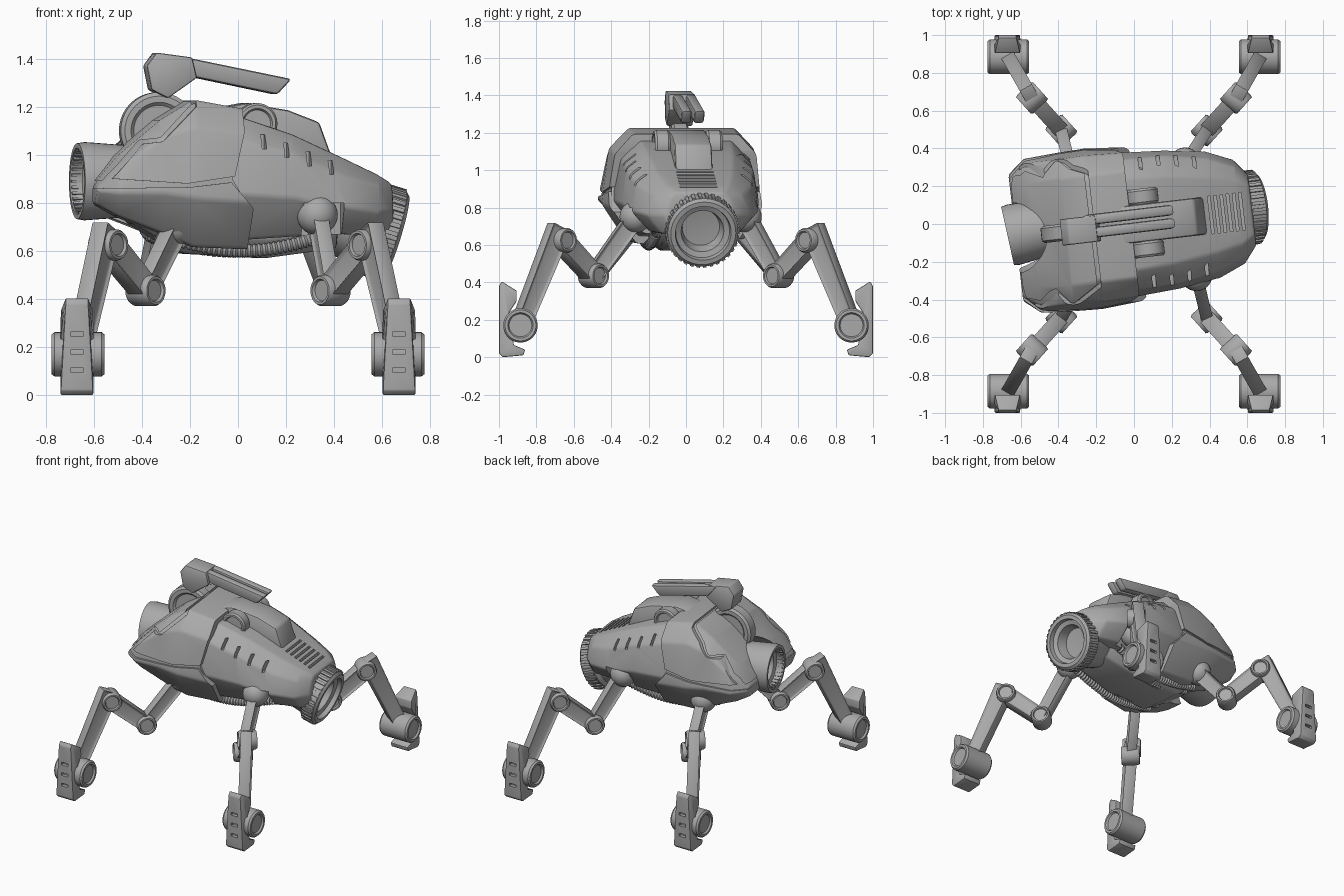
import bpy, bmesh, math
from mathutils import Matrix, Vector

if "Cube" in bpy.data.objects:
    bpy.data.objects.remove(bpy.data.objects["Cube"], do_unlink=True)
grey = bpy.data.materials.new("armour_grey")
grey.use_nodes = True
grey.diffuse_color = (0.4, 0.4, 0.4, 1)
grey.node_tree.nodes["Principled BSDF"].inputs["Base Color"].default_value = (0.4, 0.4, 0.4, 1)
BODY = Matrix.Rotation(math.radians(6.7), 4, 'Z')   # the hull is turned a little
WORLD = Matrix.Identity(4)
move = Matrix.Translation
parts, cutters = [], []

def add_object(name, data, cutter=False):
    data.materials.append(grey)
    obj = bpy.data.objects.new(name, data)
    bpy.context.collection.objects.link(obj)
    (cutters if cutter else parts).append(obj)
    obj.hide_render = cutter
    return obj

def finish(bm, name, frame=BODY, bevel=0, cutter=False):
    bmesh.ops.transform(bm, matrix=frame, verts=bm.verts)
    bmesh.ops.recalc_face_normals(bm, faces=bm.faces)
    mesh = bpy.data.meshes.new(name)
    bm.to_mesh(mesh)
    bm.free()
    obj = add_object(name, mesh, cutter)
    if bevel:
        mod = obj.modifiers.new("bevel", 'BEVEL')
        mod.width, mod.segments, mod.angle_limit = bevel, 2, math.radians(25)
    return obj

def carve(obj, *steps):
    for tool, operation in steps:
        mod = obj.modifiers.new("carve", 'BOOLEAN')
        mod.object, mod.operation, mod.solver = tool, operation, 'EXACT'

def loft(name, rows, grow=0):
    bm = bmesh.new()
    rings = []
    for x, *half in rows:
        pts = [(half[i] + grow, half[i + 1] + grow * k) for i, k in zip((0, 2, 4, 6), (1, 0.6, 0, -1))]
        pts += [(-y, z) for y, z in reversed(pts)]
        rings.append([bm.verts.new((x, y, z)) for y, z in pts])
    for a, b in zip(rings, rings[1:]):
        for i in range(8):
            bm.faces.new((a[i - 1], a[i], b[i], b[i - 1]))
    bm.faces.new(rings[0])
    bm.faces.new(rings[-1])
    return finish(bm, name, bevel=0.014)

def prism(name, outline, lo, hi, frame=BODY, bevel=0, cutter=False):
    bm = bmesh.new()
    face = bm.faces.new([bm.verts.new((x, lo, z)) for x, z in outline])
    out = bmesh.ops.extrude_face_region(bm, geom=[face])
    moved = [v for v in out["geom"] if isinstance(v, bmesh.types.BMVert)]
    bmesh.ops.translate(bm, verts=moved, vec=(0, hi - lo, 0))
    return finish(bm, name, frame, bevel, cutter)

def aim(origin, axis):
    return move(origin) @ Vector(axis).to_track_quat('Z', 'Y').to_matrix().to_4x4()

def lathe(name, profile, origin, axis, frame=BODY, cutter=False):
    bm = bmesh.new()
    verts = [bm.verts.new((r, 0, t)) for t, r in profile]
    edges = [bm.edges.new(pair) for pair in zip(verts, verts[1:])]
    bmesh.ops.spin(bm, geom=verts + edges, cent=(0, 0, 0), axis=(0, 0, 1), angle=math.tau, steps=40)
    bmesh.ops.remove_doubles(bm, verts=bm.verts, dist=0.0005)
    return finish(bm, name, frame @ aim(origin, axis), cutter=cutter)

def hub(name, origin, axis, r, half, frame=WORLD):
    # round joint with dished ends
    rim = half - 0.012
    side = [(rim, 0), (rim, r * 0.66), (half, r * 0.74), (half, r * 0.9), (rim, r)]
    lathe(name, [(-t, q) for t, q in side] + side[::-1], origin, axis, frame)

def boxes(name, items, frame=BODY, cutter=False):
    bm = bmesh.new()
    for place, size in items:
        bmesh.ops.create_cube(bm, size=1, matrix=place @ Matrix.Diagonal((*size, 1)))
    return finish(bm, name, frame, cutter=cutter)

def teeth(name, count, spot, size, frame):
    boxes(name, [(Matrix.Rotation(math.tau * i / count, 4, 'Z') @ move(spot), size) for i in range(count)], frame)

def beam(name, a, b, start, end, thick):
    # tapered leg link with sunken side panels
    along = (b - a).normalized()
    normal = along.cross(Vector((0, 0, 1))).normalized()
    depth = along.cross(normal)
    bm = bmesh.new()
    ends = [[bm.verts.new(p + normal * thick * i + depth * w * j)
             for i, j in ((1, 1), (1, -1), (-1, -1), (-1, 1))] for p, w in ((a, start), (b, end))]
    sides = [bm.faces.new((ends[0][i], ends[0][i - 1], ends[1][i - 1], ends[1][i])) for i in range(4)]
    for ring in ends:
        bm.faces.new(ring)
    bmesh.ops.recalc_face_normals(bm, faces=bm.faces)
    panels = [f for f in sides if abs((f.calc_center_median() - a).dot(normal)) > thick * .5]
    bmesh.ops.inset_individual(bm, faces=panels, thickness=.018, depth=-.014)
    finish(bm, name, WORLD, bevel=.006)

# Hull sections: station, then width and height of roof, shoulder, flank and sill
HEAD = [(-.63, .24, .87, .3, .865, .33, .85, .27, .81),
        (-.54, .26, .98, .37, .94, .40, .84, .29, .76),
        (-.36, .27, 1.13, .37, 1.07, .41, .84, .30, .69),
        (-.22, .27, 1.215, .375, 1.11, .415, .82, .28, .63),
        (.03, .27, 1.17, .365, 1.07, .395, .8, .25, .62)]
REAR = [(-.1, .25, 1.185, .35, 1.08, .39, .84, .26, .64),
        (.2, .23, 1.085, .34, 1, .37, .82, .26, .66),
        (.42, .2, .985, .3, .91, .34, .78, .24, .67),
        (.56, .17, .92, .24, .87, .28, .76, .2, .66),
        (.63, .13, .88, .16, .85, .19, .76, .14, .66)]
KEEL = [(-.46, .1, .85, .16, .82, .2, .77, .12, .72),
        (-.25, .1, .85, .2, .75, .22, .66, .15, .59),
        (.1, .1, .85, .2, .75, .21, .65, .14, .57),
        (.4, .1, .85, .16, .75, .17, .68, .12, .61)]
# Head armour with the eye recess and three raised plates
notch = lathe("eye_recess", [(0, 0), (0, .185), (.5, .185), (.5, 0)], (-.42, 0, .865), (-1, 0, .1), cutter=True)
trim = prism("head_trim", [(-.8, .4), (-.04, .4), (0, .78), (-.07, .9), (-.05, 1.4), (-.8, 1.4)], -.6, .6, cutter=True)
carve(loft("head_shell", HEAD), (trim, 'INTERSECT'), (notch, 'DIFFERENCE'))
plates = {
    "cheek_plates": [(-.66, .86), (-.25, .865), (-.075, .885), (.02, .775), (0, .5), (-.7, .5)],
    "crown_plates": [(-.57, .9), (-.26, .88), (-.06, .91), (-.015, 1.1), (-.015, 1.3), (-.21, 1.3),
                     (-.21, 1.2), (-.36, 1.055), (-.44, 1.045)],
    "brow_plates": [(-.61, .89), (-.45, 1.06), (-.37, 1.07), (-.23, 1.21), (-.23, 1.3), (-.75, 1.3), (-.75, .89)]}
for name, outline in plates.items():
    mask = prism(name + "_mask", outline, -.6, .6, cutter=True)
    carve(loft(name, HEAD, 0.014), (mask, 'INTERSECT'), (notch, 'DIFFERENCE'))
# Rear armour with vents, shoulder slots, hip openings and thruster mouth
tail_at, tail_axis = (.665, .015, .662), (.95, 0, -.29)
items = [(move((.41 + i * .033, 0, .985 - i * .017)), (.014, .2, .05)) for i in range(6)]
for side in (-1, 1):
    items += [(move((.07 + i * .095, side * (.31 - i * .012), 1.055 - i * .036)), (.018, .1, .06)) for i in range(4)]
    items.append((move((.32, side * .37, .68)), (.17, .32, .24)))
slots = boxes("slots", items, cutter=True)
mouth = lathe("thruster_mouth", [(-.13, 0), (-.13, .14), (.2, .14), (.2, 0)], tail_at, tail_axis, cutter=True)
carve(loft("rear_shell", REAR), (slots, 'DIFFERENCE'), (mouth, 'DIFFERENCE'))
loft("keel", KEEL)
# Tail thruster
lathe("tail_thruster", [(-.4, 0), (-.4, .14), (-.12, .165), (-.1, .19), (-.015, .19), (0, .175), (0, .15),
                        (-.03, .145), (-.04, .115), (-.11, .1), (-.12, 0)], tail_at, tail_axis)
teeth("thruster_teeth", 34, (.19, 0, -.055), (.016, .018, .075), BODY @ aim(tail_at, tail_axis))
# Spine hump and its round side pods
prism("spine_hump", [(-.12, 1.19), (.02, 1.215), (.2, 1.185), (.33, 1.135), (.39, .97), (.1, .97)], -.1, .1, bevel=.015)
for side in (-1, 1):
    hub("spine_pod", (.06, side * .14, 1.13), (0, 1, 0), .085, .042, BODY)
# Eye barrel
eye_at, eye_axis = (-.672, .015, .89), (-.99, -.1, 0)
lathe("eye_barrel", [(-.34, 0), (-.34, .14), (-.03, .163), (0, .158), (0, .138), (-.05, .128), (-.06, .1),
                     (-.1, .08), (-.11, 0)], eye_at, eye_axis)
teeth("eye_teeth", 32, (.132, 0, -.03), (.012, .012, .05), BODY @ aim(eye_at, eye_axis))
# Turret: pivot wheel, neck, head block and twin guns
hub("turret_wheel", (-.335, 0, 1.1), (0, 1, 0), .16, .045, BODY)
prism("turret_block", [(-.39, 1.37), (-.35, 1.425), (-.2, 1.405), (-.18, 1.32), (-.3, 1.235), (-.37, 1.27)],
      -.07, .07, bevel=.008)
for y in (-.02, .05):
    prism("gun_barrel", [(-.27, 1.415), (.22, 1.315), (.16, 1.25), (-.2, 1.325)], y - .028, y + .028, bevel=.014)
# Ribbed belly hoses
for side in (-.2, -.13, .13, .2):
    curve = bpy.data.curves.new("belly_hose", 'CURVE')
    curve.dimensions, curve.bevel_depth, curve.bevel_resolution = '3D', .03, 3
    line = curve.splines.new('POLY')
    line.points.add(69)
    for i, p in enumerate(line.points):
        spot = BODY @ Vector((-.36 + .72 * i / 69, side, .67 - .07 * math.sin(math.pi * i / 69)))
        p.co, p.radius = (*spot, 1), 1 if i % 2 else .75
    add_object("belly_hose", curve)
# Legs: ball hip, three links, round joints and a wheeled foot
FOOT = [(.985, .405), (1, .38), (1, .02), (.98, 0), (.87, .01), (.86, .04), (.92, .065), (.945, .24), (.905, .3), (.905, .355)]
BALL = [(-.085 * math.cos(math.pi * i / 14), .085 * math.sin(math.pi * i / 14)) for i in range(15)]
hips = {(-1, -1): (-.25, -.28, .71), (1, -1): (.33, -.27, .75), (1, 1): (.27, .32, .75), (-1, 1): (-.33, .27, .71)}
for (sx, sy), hip in hips.items():
    knee, elbow, ankle = (Vector((sx * x, sy * y, z)) for x, y, z in
                          ((.385, .495, .435), (.54, .667, .625), (.665, .885, .17)))
    hinge = (elbow - knee).cross(Vector((0, 0, 1)))
    lathe("hip_ball", BALL, hip, (0, 0, 1), WORLD)
    beam("upper_link", Vector(hip), knee, .05, .045, .035)
    beam("middle_link", knee, elbow, .05, .055, .045)
    beam("shin_link", elbow + Vector((sx * .006, sy * .008, .07)), ankle, .06, .045, .04)
    hub("knee_joint", knee, hinge, .065, .06)
    hub("elbow_joint", elbow, hinge, .065, .06)
    hub("foot_wheel", ankle, (1, 0, 0), .092, .11)
    frame = Matrix(((0, 1, 0, sx * .67), (sy, 0, 0, 0), (0, 0, 1, 0), (0, 0, 0, 1)))
    foot = prism("foot_plate", FOOT, -.068, .068, frame, .006)
    for v in foot.data.vertices:
        v.co.x += (sx * .67 - v.co.x) * (.3 if v.co.z > .37 else 0)
    holes = [(move((sx * .67, sy, z)), (.05, .05, .02)) for z in (.105, .18, .255)]
    carve(foot, (boxes("foot_slots", holes, WORLD, True), 'DIFFERENCE'))
# Apply modifiers, drop the helpers and shade
bpy.context.view_layer.update()
bpy.ops.object.select_all(action='DESELECT')
for obj in parts:
    obj.select_set(True)
bpy.context.view_layer.objects.active = parts[0]
bpy.ops.object.convert(target='MESH')
for tool in cutters:
    bpy.data.objects.remove(tool, do_unlink=True)
bpy.ops.object.shade_smooth_by_angle(angle=math.radians(32))
